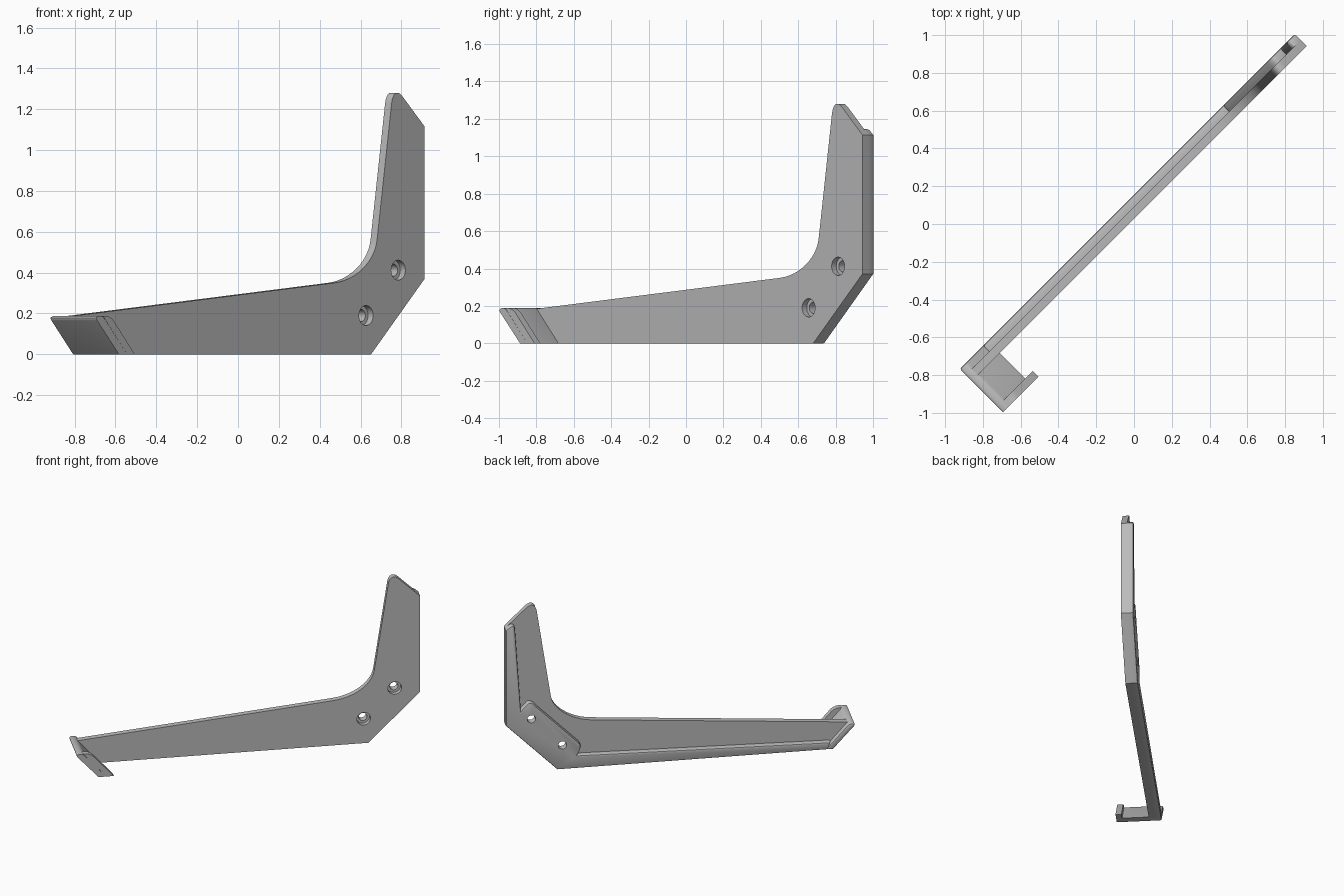
import bpy, bmesh, math
from mathutils import Vector

cube = bpy.data.objects.get("Cube")
if cube:
    bpy.data.objects.remove(cube, do_unlink=True)

grey = bpy.data.materials.new("plain_grey")
grey.use_nodes = True
colour = (0.5, 0.5, 0.5, 1)
grey.diffuse_color = colour
grey.node_tree.nodes["Principled BSDF"].inputs["Base Color"].default_value = colour

TURN = math.radians(45)            # the bracket lies along the diagonal
FRONT, WEB_BACK, BACK = 0.02, 0.065, 0.11
LIP_OUT, LIP_IN = -0.215, -0.172


def curve(a, corner, b, steps=12):
    """Rounded corner from a to b, pulled toward the corner point."""
    a, c, b = Vector(a), Vector(corner), Vector(b)
    p, q = a.lerp(c, 0.56), b.lerp(c, 0.56)
    pts = []
    for i in range(steps + 1):
        t = i / steps
        s = 1 - t
        pts.append(tuple(a * s**3 + p * 3 * s * s * t + q * 3 * s * t * t + b * t**3))
    return pts


def plate(name, profile, y0, y1, bevel_back=0.0):
    """Extrude a side profile (along, up) through the thickness."""
    bm = bmesh.new()
    face = bm.faces.new([bm.verts.new((u, y0, z)) for u, z in profile])
    ext = bmesh.ops.extrude_face_region(bm, geom=[face])
    for v in ext["geom"]:
        if isinstance(v, bmesh.types.BMVert):
            v.co.y = y1
    bmesh.ops.recalc_face_normals(bm, faces=bm.faces)
    if bevel_back:
        edges = [e for e in bm.edges if all(abs(v.co.y - y1) < 1e-5 for v in e.verts)]
        bmesh.ops.bevel(bm, geom=edges, offset=bevel_back, segments=2,
                        profile=0.5, affect='EDGES')
    mesh = bpy.data.meshes.new(name)
    bm.to_mesh(mesh)
    bm.free()
    mesh.materials.append(grey)
    obj = bpy.data.objects.new(name, mesh)
    obj.rotation_euler.z = TURN
    bpy.context.collection.objects.link(obj)
    return obj


# Front web: long tapering arm, curved neck and upright
web_profile = [(-1.0, 0), (0.942, 0), (1.313, 0.37), (1.313, 1.115)]
web_profile += curve((1.157, 1.265), (1.098, 1.32), (1.084, 1.23), 8)
web_profile += curve((0.983, 0.56), (0.956, 0.374), (0.69, 0.35))
web_profile += [(-1.15, 0.185)]
web = plate("bracket_web", web_profile, FRONT, WEB_BACK)

# Back rim with the thick pad around the screw holes
rim_profile = [(-1.0, 0), (0.942, 0), (1.313, 0.37), (1.313, 1.115)]
rim_profile += curve((1.295, 1.132), (1.25, 1.175), (1.247, 1.12), 6)
rim_profile += [(1.205, 0.48)]
rim_profile += curve((1.155, 0.535), (1.13, 0.555), (1.095, 0.505), 5)
rim_profile += curve((0.785, 0.195), (0.755, 0.165), (0.8, 0.1), 5)
rim_profile += [(-1.02, 0.055)]
rim = plate("back_rim", rim_profile, WEB_BACK, BACK, 0.012)

# Slanted end plate and its lip
end_profile = [(-1.04, 0), (-0.985, 0)]
end_profile += curve((-1.14, 0.175), (-1.15, 0.188), (-1.165, 0.188), 4)
end_profile += curve((-1.175, 0.188), (-1.21, 0.188), (-1.19, 0.165), 5)
end_plate = plate("end_plate", end_profile, LIP_OUT, BACK, 0.012)

lip_profile = [(-0.985, 0), (-0.93, 0)]
lip_profile += curve((-1.075, 0.163), (-1.1, 0.188), (-1.125, 0.188), 5)
lip_profile += [(-1.15, 0.188)]
end_lip = plate("end_lip", lip_profile, LIP_OUT, LIP_IN)


# Counterbored screw holes
def disc(u, z, r, sides=32):
    return [(u + r * math.cos(math.tau * i / sides),
             z + r * math.sin(math.tau * i / sides)) for i in range(sides)]


for u, z in ((0.907, 0.19), (1.13, 0.412)):
    for radius, depth in ((0.049, 0.055), (0.03, 0.2)):
        cutter = plate("hole_cutter", disc(u, z, radius), -0.1, depth)
        cutter.hide_render = True
        for target in (web, rim):
            mod = target.modifiers.new("hole", 'BOOLEAN')
            mod.operation = 'DIFFERENCE'
            mod.solver = 'EXACT'
            mod.object = cutter
            bpy.context.view_layer.objects.active = target
            bpy.ops.object.modifier_apply(modifier=mod.name)
        bpy.data.objects.remove(cutter, do_unlink=True)

# Smooth the curved edges, keep corners sharp
bpy.ops.object.select_all(action='DESELECT')
for obj in (web, rim, end_plate, end_lip):
    obj.select_set(True)
bpy.context.view_layer.objects.active = web
bpy.ops.object.shade_smooth_by_angle(angle=math.radians(30))
